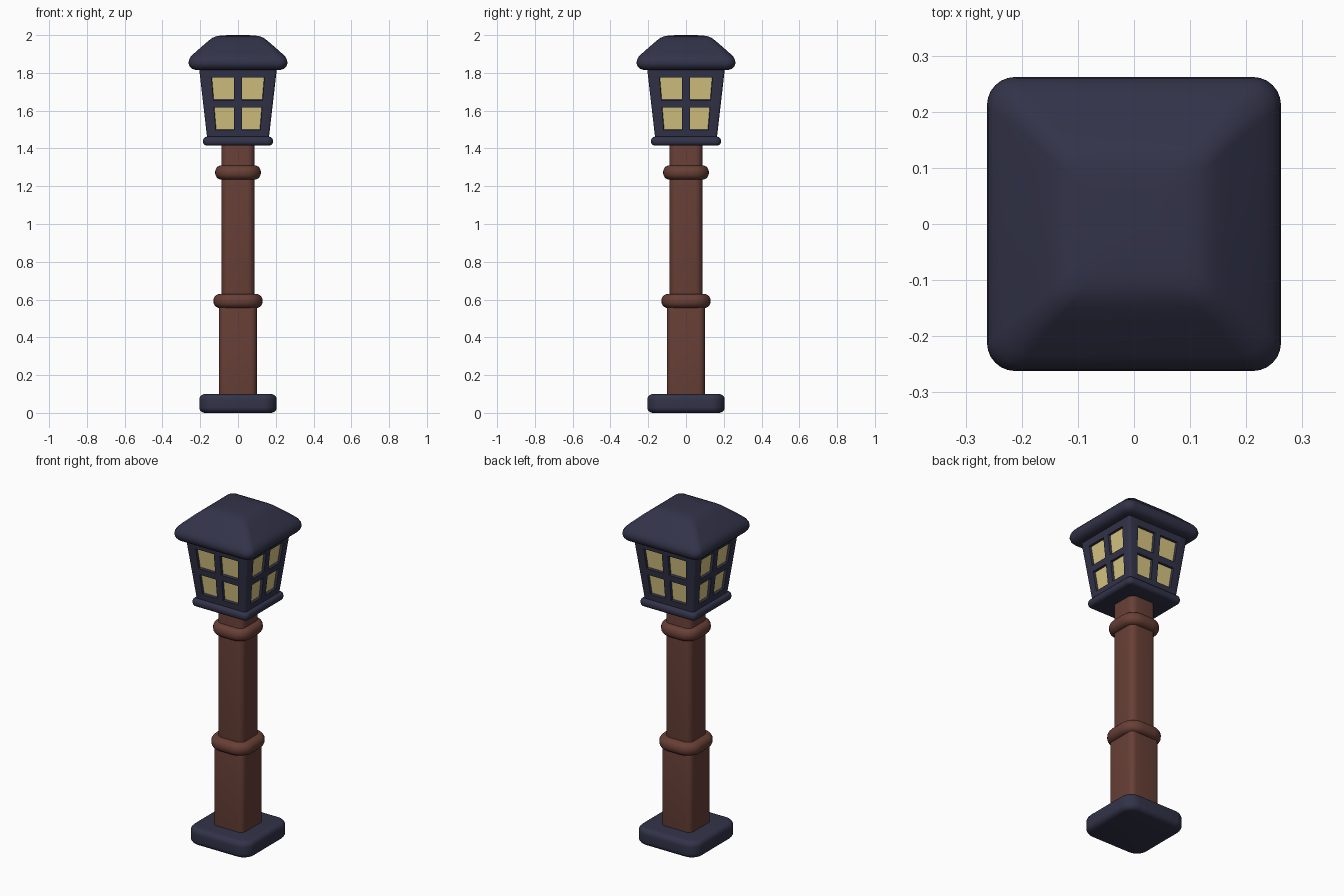
import bpy, bmesh, math

if "Cube" in bpy.data.objects:
    bpy.data.objects.remove(bpy.data.objects["Cube"])


def material(name, rgb):
    m = bpy.data.materials.new(name)
    m.diffuse_color = (*rgb, 1)
    m.use_nodes = True
    m.node_tree.nodes["Principled BSDF"].inputs["Base Color"].default_value = m.diffuse_color
    return m


NAVY = material("dark navy iron", (0.032, 0.033, 0.066))
BROWN = material("reddish brown post", (0.135, 0.050, 0.037))
GLASS = material("pale yellow glass", (0.68, 0.56, 0.22))


def finish(name, bm, mats, angle=40):
    bmesh.ops.recalc_face_normals(bm, faces=bm.faces)
    me = bpy.data.meshes.new(name)
    bm.to_mesh(me)
    bm.free()
    for m in mats:
        me.materials.append(m)
    for p in me.polygons:
        p.use_smooth = True
    me.set_sharp_from_angle(angle=math.radians(angle))
    ob = bpy.data.objects.new(name, me)
    bpy.context.collection.objects.link(ob)
    return ob


def loft(name, sections, mat, seg=6):
    """Stack of rounded squares: (z, half width, corner radius)."""
    bm = bmesh.new()
    rings = []
    for z, h, r in sections:
        ring = []
        for q in range(4):
            mid = math.radians(45 + 90 * q)
            cx = math.copysign(h - r, math.cos(mid))
            cy = math.copysign(h - r, math.sin(mid))
            for i in range(seg + 1):
                a = math.radians(90 * q + 90 * i / seg)
                ring.append(bm.verts.new((cx + r * math.cos(a), cy + r * math.sin(a), z)))
        rings.append(ring)
    n = len(rings[0])
    for a, b in zip(rings, rings[1:]):
        for i in range(n):
            j = (i + 1) % n
            bm.faces.new((a[i], a[j], b[j], b[i]))
    bm.faces.new(rings[0][::-1])
    bm.faces.new(rings[-1])
    return finish(name, bm, [mat])


def slab(name, z0, z1, half, corner, edge, mat, steps=5):
    """Rounded square slab with rounded top and bottom edges."""
    arc = [(math.sin(math.pi / 2 * i / steps), math.cos(math.pi / 2 * i / steps))
           for i in range(steps + 1)]
    low = [(z0 + edge * (1 - c), half - edge * (1 - s), corner - edge * (1 - s)) for s, c in arc]
    high = [(z1 - edge * (1 - c), half - edge * (1 - s), corner - edge * (1 - s))
            for s, c in reversed(arc)]
    return loft(name, low + high, mat)


# foot, post and collars
slab("base_plate", 0.0, 0.10, 0.205, 0.075, 0.03, NAVY)
slab("lower_post", 0.07, 0.575, 0.10, 0.032, 0.025, BROWN)
slab("lower_collar", 0.555, 0.63, 0.13, 0.092, 0.034, BROWN)
slab("upper_post", 0.58, 1.44, 0.087, 0.038, 0.01, BROWN)
slab("upper_collar", 1.235, 1.31, 0.121, 0.085, 0.034, BROWN)
slab("lantern_sill", 1.415, 1.462, 0.185, 0.03, 0.02, NAVY)

# lantern body: four tapered sides with two by two recessed panes
Z = [1.45, 1.497, 1.617, 1.655, 1.775, 1.84]
bm = bmesh.new()
panes = []
for k in range(4):
    c, s = round(math.cos(k * math.pi / 2)), round(math.sin(k * math.pi / 2))
    grid = []
    for z in Z:
        h = 0.164 + (z - 1.46) * 0.115
        row = [(x, -h) for x in (-h, -0.70 * h, -0.02, 0.02, 0.70 * h, h)]
        grid.append([bm.verts.new((x * c - y * s, x * s + y * c, z)) for x, y in row])
    for j in range(5):
        for i in range(5):
            f = bm.faces.new((grid[j][i], grid[j][i + 1], grid[j + 1][i + 1], grid[j + 1][i]))
            if i in (1, 3) and j in (1, 3):
                panes.append(f)
bmesh.ops.remove_doubles(bm, verts=bm.verts, dist=0.0005)
bm.normal_update()
bmesh.ops.inset_individual(bm, faces=panes, thickness=0.003, depth=-0.014)
for f in panes:
    f.material_index = 1
# soften the four outer corners
corners = [e for e in bm.edges
           if all(abs(abs(v.co.x) - abs(v.co.y)) < 1e-4 for v in e.verts)]
bmesh.ops.bevel(bm, geom=corners, offset=0.012, segments=3, profile=0.5, affect='EDGES')
finish("lantern_body", bm, [NAVY, GLASS], 35)

# roof: rolled eave, sloping sides, softly flattened top
loft("roof", [
    (1.815, 0.20, 0.02), (1.816, 0.225, 0.03), (1.822, 0.245, 0.04), (1.835, 0.257, 0.048),
    (1.852, 0.262, 0.05), (1.870, 0.259, 0.05), (1.886, 0.250, 0.048), (1.902, 0.234, 0.045),
    (1.925, 0.208, 0.04), (1.955, 0.174, 0.035), (1.975, 0.150, 0.032), (1.986, 0.134, 0.03),
    (1.994, 0.115, 0.03), (1.998, 0.09, 0.028), (2.0, 0.05, 0.02)], NAVY)
